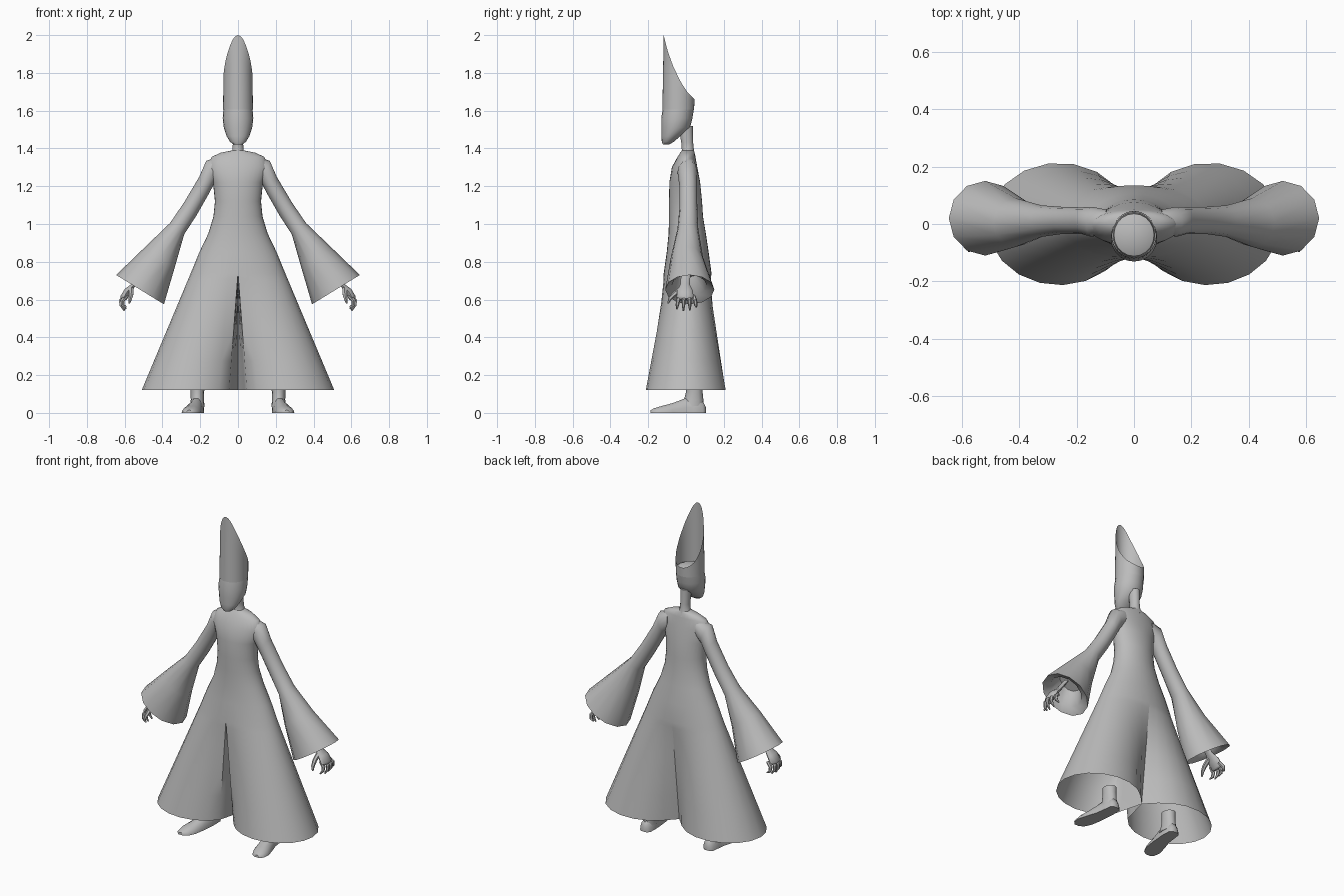
import bpy, bmesh
from math import sin, cos, pi, radians
from mathutils import Vector

if "Cube" in bpy.data.objects:
    bpy.data.objects.remove(bpy.data.objects["Cube"])

grey = bpy.data.materials.new("plain_grey")
grey.diffuse_color = (0.5, 0.5, 0.5, 1)
grey.use_nodes = True
grey.node_tree.nodes["Principled BSDF"].inputs["Base Color"].default_value = grey.diffuse_color


def finish(name, bm, mirror=False, angle=50):
    bmesh.ops.remove_doubles(bm, verts=bm.verts, dist=0.0005)
    bmesh.ops.recalc_face_normals(bm, faces=bm.faces)
    me = bpy.data.meshes.new(name)
    bm.to_mesh(me)
    bm.free()
    me.materials.append(grey)
    ob = bpy.data.objects.new(name, me)
    bpy.context.collection.objects.link(ob)
    bpy.context.view_layer.objects.active = ob
    ob.select_set(True)
    bpy.ops.object.shade_smooth_by_angle(angle=radians(angle))
    ob.select_set(False)
    if mirror:
        mod = ob.modifiers.new("mirror", 'MIRROR')
        mod.merge_threshold = 0.001
    return ob


def skin(bm, rings, closed=True, cap0=False, cap1=False):
    vs = [[bm.verts.new(p) for p in r] for r in rings]
    n = len(rings[0])
    for a, b in zip(vs, vs[1:]):
        for i in range(n if closed else n - 1):
            j = (i + 1) % n
            bm.faces.new((a[i], a[j], b[j], b[i]))
    if cap0:
        bm.faces.new(vs[0])
    if cap1:
        bm.faces.new(vs[-1])


def flat_ring(z, w, y0, y1, n=20, x=0):
    return [Vector((x + w * cos(2 * pi * i / n),
                    (y0 + y1) / 2 + (y1 - y0) / 2 * sin(2 * pi * i / n), z)) for i in range(n)]


def tube(bm, pts, radii, n=8, flat=1.0):
    rings = []
    for i, p in enumerate(pts):
        d = (Vector(pts[min(i + 1, len(pts) - 1)]) - Vector(pts[max(i - 1, 0)])).normalized()
        u = (Vector((0, 1, 0)) - d * d.y).normalized()
        v = d.cross(u)
        rings.append([Vector(p) + radii[i] * (u * cos(2 * pi * k / n) + v * flat * sin(2 * pi * k / n))
                      for k in range(n)])
    skin(bm, rings, True, True, True)


# Robe: half torso flowing into one wide trouser leg, then mirrored
N = 16
angles = [-pi / 2 + pi * i / N for i in range(N + 1)]
torso = [(1.39, .028, -.02, .04), (1.378, .09, -.03, .045), (1.355, .14, -.045, .05),
         (1.30, .16, -.075, .06), (1.22, .132, -.088, .075), (1.12, .122, -.09, .085),
         (1.04, .13, -.09, .09), (.95, .157, -.092, .105), (.85, .205, -.102, .12),
         (.74, .25, -.118, .135)]
bm = bmesh.new()
rings = [[Vector((max(0, w * cos(a)) if abs(a) < 1.57 else 0,
                  (y0 + y1) / 2 + (y1 - y0) / 2 * sin(a), z)) for a in angles]
         for z, w, y0, y1 in torso]
skin(bm, rings, closed=False)
waist = rings[-1]
hem = []
for a in angles:
    b = a * (1.65 if a < 0 else 1.8)
    hem.append(Vector((.26 + .25 * cos(b), .213 * sin(b), .12)))
hem[-1].x = 0
inner_top = [waist[-1].lerp(waist[0], k / 4) for k in (1, 2, 3)]
inner_hem = [hem[-1].lerp(hem[0], k / 4) for k in (1, 2, 3)]
top, low = waist + inner_top, hem + inner_hem
skin(bm, [[p.lerp(q, t) for p, q in zip(top, low)] for t in (0, .05, .25, .5, .75, 1)])
finish("robe", bm, True)

# Sleeves: each ring spans an upper and a lower point, with a depth range
bm = bmesh.new()
sleeve = [((.10, 1.355), (.09, 1.25), -.03, .05), ((.168, 1.335), (.125, 1.215), -.045, .06),
          ((.205, 1.25), (.16, 1.15), -.035, .058), ((.285, 1.115), (.22, 1.045), -.035, .06),
          ((.36, 1.005), (.285, .945), -.045, .065), ((.49, .88), (.335, .77), -.08, .09),
          ((.645, .73), (.392, .575), -.11, .15),
          ((.60, .73), (.425, .62), -.075, .11), ((.53, .80), (.42, .72), -.05, .075)]
rings = []
for a, b, y0, y1 in sleeve:
    a, b = Vector((a[0], 0, a[1])), Vector((b[0], 0, b[1]))
    c, r = (a + b) / 2, (a - b) / 2
    rings.append([c + r * cos(2 * pi * i / 12) +
                  Vector((0, (y0 + y1) / 2 + (y1 - y0) / 2 * sin(2 * pi * i / 12), 0)) for i in range(12)])
skin(bm, rings, cap0=True, cap1=True)
finish("sleeve", bm, True)

# Hands: palm, four curled fingers and a thumb
bm = bmesh.new()
tube(bm, [(.50, .0, .75), (.55, -.005, .68), (.585, -.005, .645), (.605, -.005, .61), (.61, -.005, .60)],
     [.025, .025, .042, .045, .03], 10, .45)
for y, tip in ((-.042, .55), (-.012, .54), (.018, .543), (.048, .56)):
    x = .615 - abs(y) * .3
    tube(bm, [(x - .015, y * .8, .62), (x + .01, y, .595), (x + .008, y * 1.1, .57), (x - .01, y * 1.15, tip)],
         [.011, .011, .009, .004], 6)
tube(bm, [(.565, -.02, .66), (.565, -.06, .63), (.57, -.085, .605), (.575, -.095, .58)],
     [.014, .013, .01, .004], 6)
finish("hand", bm, True)

# Feet: sole loft from heel to toe plus a short ankle
bm = bmesh.new()
foot = [(.105, .215, .018, .03), (.09, .215, .034, .06), (.04, .217, .038, .085), (-.01, .222, .04, .075),
        (-.07, .235, .047, .052), (-.13, .248, .05, .036), (-.17, .255, .038, .024), (-.188, .258, .016, .014)]
shape = [(-1, 0), (1, 0), (.95, .35), (.7, .75), (.3, 1), (-.3, 1), (-.7, .75), (-.95, .35)]
skin(bm, [[Vector((x + w * u, y, h * v)) for u, v in shape] for y, x, w, h in foot], True, True, True)
skin(bm, [flat_ring(z, w, y0, y1, 12, .215) for z, w, y0, y1 in
          ((.03, .038, -.03, .095), (.07, .035, -.01, .092), (.11, .036, 0, .088), (.15, .038, 0, .088))],
     True, True, True)
finish("foot", bm, True)

# Neck
bm = bmesh.new()
skin(bm, [flat_ring(z, w, y0, y1, 12) for z, w, y0, y1 in
          ((1.36, .05, -.03, .05), (1.39, .03, -.022, .042), (1.43, .027, -.025, .038), (1.52, .03, -.04, .036))],
     True, True, True)
finish("neck", bm)

# Head with a narrow chin
bm = bmesh.new()
skin(bm, [flat_ring(z, w, y0, y1) for z, w, y0, y1 in
          ((1.42, .022, -.122, -.09), (1.435, .042, -.128, -.065), (1.465, .06, -.13, -.03),
           (1.51, .075, -.131, .022), (1.56, .081, -.131, .034), (1.61, .077, -.123, .042))],
     True, True, True)
finish("head", bm)

# Tall hollow hat, swept up from a low back to a point in front
bm = bmesh.new()
cut = [(-.118, 2.0), (-.10, 1.925), (-.07, 1.84), (-.03, 1.755), (.01, 1.695), (.045, 1.66)]


def rim(y):
    for (a, za), (b, zb) in zip(cut, cut[1:]):
        if y <= b + 1e-5:
            return za + (zb - za) * (y - a) / (b - a)
    return cut[-1][1]


base = flat_ring(1.605, .079, -.125, .043, 32)
upper = flat_ring(0, .077, -.118, .045, 32)
for p in upper:
    p.z = rim(p.y)
skin(bm, [base] + [[p.lerp(q, t) for p, q in zip(base, upper)] for t in (.33, .66, 1)])
finish("hat", bm)

# Crown of the head inside the hat
bm = bmesh.new()
skin(bm, [flat_ring(z, w, y0, y1) for z, w, y0, y1 in
          ((1.60, .075, -.12, .04), (1.635, .07, -.112, .036), (1.65, .04, -.08, .005))], True, True, True)
finish("crown", bm)
